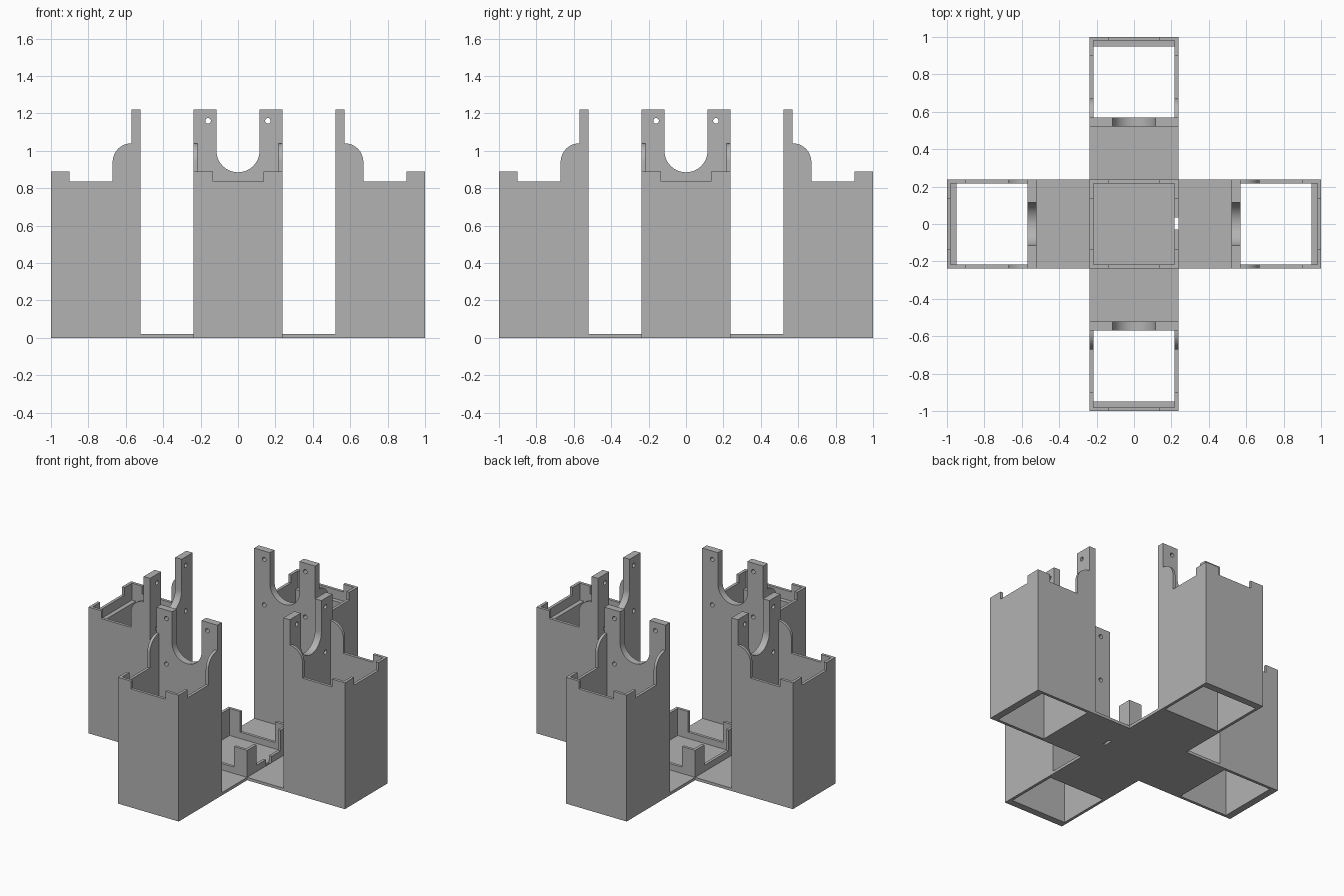
import bpy, bmesh
from math import sin, cos, pi, radians
from mathutils import Matrix, Vector

cube = bpy.data.objects.get("Cube")
if cube:
    bpy.data.objects.remove(cube, do_unlink=True)

# Material
grey = bpy.data.materials.new("plain grey")
grey.use_nodes = True
colour = (0.45, 0.45, 0.45, 1)
grey.diffuse_color = colour
grey.node_tree.nodes["Principled BSDF"].inputs["Base Color"].default_value = colour

# Shared sizes
W = 0.2375             # half width of every box
T = 0.02               # thin wall
INNER, BACK = 0.52, 0.57   # motor wall, near and far faces
SHELF = 0.95           # inner face of the thick outer wall
RIM, DIP = 0.89, 0.835     # outer rim and its cut-down height
NOTCH = 0.135          # half width of rim notches
AXIS, TOP = 1.0, 1.22      # motor axis height, motor wall top

MAPS = {"xy": lambda u, v, w: (u, v, w),
        "xz": lambda u, v, w: (u, w, v),
        "yz": lambda u, v, w: (w, u, v)}


def arc(cx, cy, r, a0, a1, n=24):
    angles = [radians(a0 + (a1 - a0) * i / n) for i in range(n + 1)]
    return [(cx + r * cos(a), cy + r * sin(a)) for a in angles]


def rect(u0, v0, u1, v1):
    return [(u0, v0), (u1, v0), (u1, v1), (u0, v1)]


def plate(name, loops, plane, lo, hi, turn=0):
    """Flat outline, with optional holes, thickened from lo to hi and turned about z."""
    curve = bpy.data.curves.new(name, 'CURVE')
    curve.dimensions = '2D'
    curve.fill_mode = 'BOTH'
    curve.extrude = (hi - lo) / 2
    for loop in loops:
        spline = curve.splines.new('POLY')
        spline.points.add(len(loop) - 1)
        for point, (u, v) in zip(spline.points, loop):
            point.co = (u, v, 0, 1)
        spline.use_cyclic_u = True
    helper = bpy.data.objects.new(name + "_outline", curve)
    bpy.context.collection.objects.link(helper)
    bpy.context.view_layer.update()
    evaluated = helper.evaluated_get(bpy.context.evaluated_depsgraph_get())
    mesh = bpy.data.meshes.new_from_object(evaluated)
    bpy.data.objects.remove(helper, do_unlink=True)
    bpy.data.curves.remove(curve)

    bm = bmesh.new()
    bm.from_mesh(mesh)
    spin = Matrix.Rotation(turn, 3, 'Z')
    for vert in bm.verts:
        u, v, w = vert.co
        vert.co = spin @ Vector(MAPS[plane](u, v, w + (lo + hi) / 2))
    bmesh.ops.remove_doubles(bm, verts=bm.verts, dist=0.0001)
    bmesh.ops.recalc_face_normals(bm, faces=bm.faces)
    bm.to_mesh(mesh)
    bm.free()
    mesh.name = name
    mesh.materials.clear()
    mesh.materials.append(grey)
    mesh.shade_smooth()
    mesh.set_sharp_from_angle(angle=radians(30))
    obj = bpy.data.objects.new(name, mesh)
    bpy.context.collection.objects.link(obj)
    return obj


def notched(half, bottom, low, high):
    """Wall outline with raised ends and a lowered middle."""
    return [(-half, bottom), (half, bottom), (half, high), (NOTCH, high),
            (NOTCH, low), (-NOTCH, low), (-NOTCH, high), (-half, high)]


# Motor wall: U-shaped cradle with four screw holes
U = 0.115
cradle = [(-W, 0), (W, 0), (W, TOP), (U, TOP)] + arc(0, AXIS, U, 0, -180, 40) \
    + [(-U, TOP), (-W, TOP)]
screws = [arc(sx * 0.16, AXIS + sz * 0.16, 0.015, 0, 345, 23)
          for sx in (-1, 1) for sz in (-1, 1)]

# Side wall: rounded shoulder, dip and raised outer corner
R = 0.1
shoulder = [(BACK, 0), (1, 0), (1, RIM), (0.9, RIM), (0.9, DIP), (BACK + R, DIP)] \
    + arc(BACK, 0.94, R, 0, 90)

# Four towers around the centre
for i, side in enumerate(("right", "back", "left", "front")):
    turn = i * pi / 2
    name = {"right": "plus_x", "left": "minus_x"}.get(side, side) + "_tower"
    plate(name + "_motor_wall", [cradle] + screws, "yz", INNER, BACK, turn)
    for label, lo in (("a", -W), ("b", W - T)):
        plate(name + "_side_wall_" + label, [shoulder], "xz", lo, lo + T, turn)
    plate(name + "_outer_wall", [notched(W - T, 0, DIP, RIM)], "yz", 1 - T, 1, turn)
    plate(name + "_inner_ledge", [rect(T - W, 0, W - T, 0.77)], "yz", SHELF, 1 - T, turn)

# Cross-shaped base with a cable slot
cross = []
for i in range(4):
    c, s = round(cos(i * pi / 2)), round(sin(i * pi / 2))
    for x, y in ((INNER, -W), (INNER, W), (W, W)):
        cross.append((c * x - s * y, s * x + c * y))
S0, S1 = -0.03, 0.035
plate("base_plate", [cross, rect(W - T, S0, W, S1)], "xy", 0, T)

# Central tray with tall corner posts
LOW, POST = 0.065, 0.21
tray = notched(W, T, LOW, POST)
plate("tray_wall_minus_x", [tray], "yz", -W, T - W)
plate("tray_wall_plus_x_a", [[(-W, T), (S0, T), (S0, LOW), (-NOTCH, LOW),
                              (-NOTCH, POST), (-W, POST)]], "yz", W - T, W)
plate("tray_wall_plus_x_b", [[(S1, T), (W, T), (W, POST), (NOTCH, POST),
                              (NOTCH, LOW), (S1, LOW)]], "yz", W - T, W)
for label, lo in (("front", -W), ("back", W - T)):
    plate("tray_wall_" + label, [notched(W - T, T, LOW, POST)], "xz", lo, lo + T)
